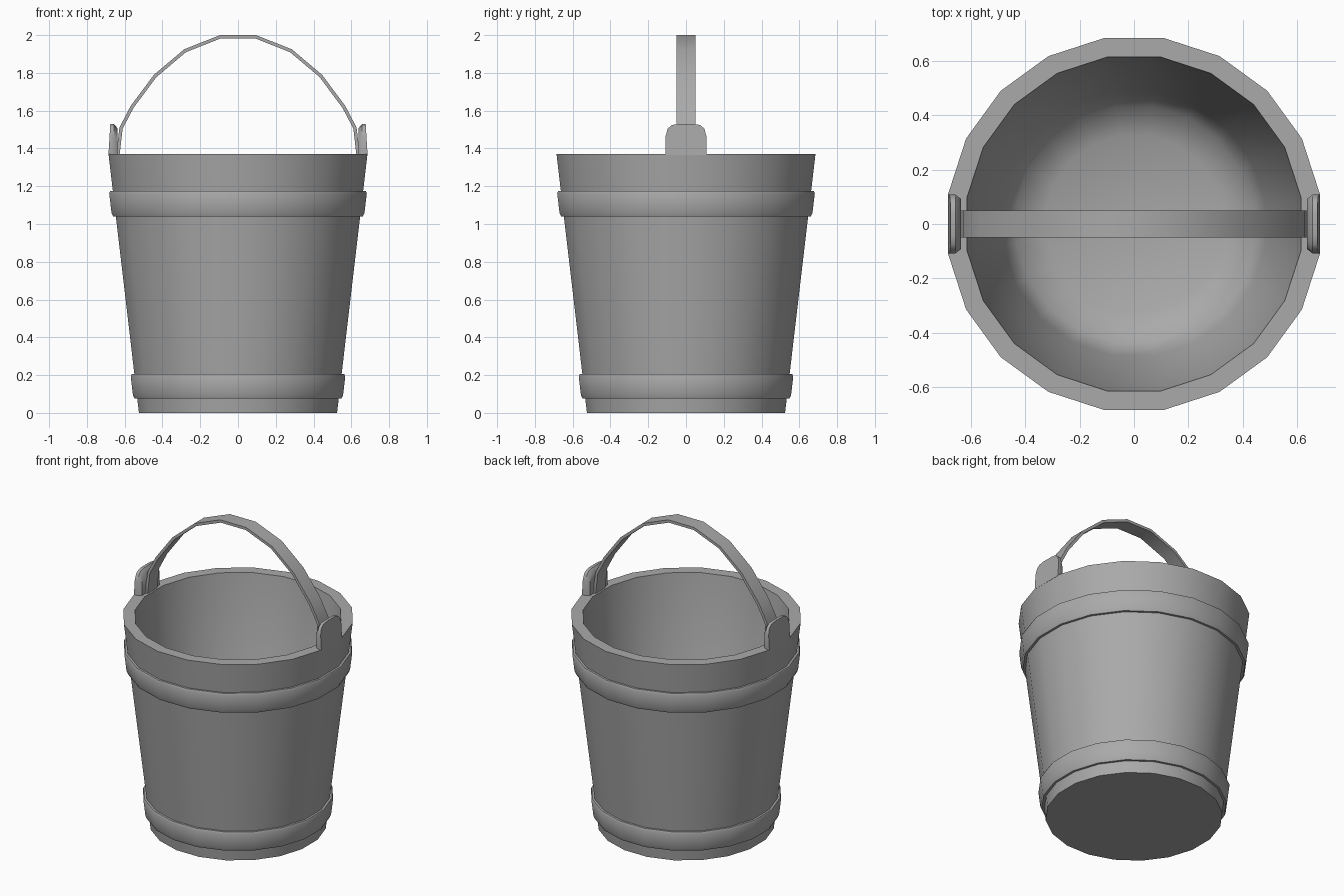
import bpy, bmesh, math

if "Cube" in bpy.data.objects:
    bpy.data.objects.remove(bpy.data.objects["Cube"], do_unlink=True)

SIDES = 20
grey = bpy.data.materials.new("pail grey")
grey.use_nodes = True
colour = (0.4, 0.4, 0.4, 1)
grey.diffuse_color = colour
grey.node_tree.nodes["Principled BSDF"].inputs["Base Color"].default_value = colour


def loft(name, rings, closed=False):
    """Skin a list of equal rings; cap the ends unless the rings form a loop."""
    bm = bmesh.new()
    loops = [[bm.verts.new(p) for p in ring] for ring in rings]
    pairs = list(zip(loops, loops[1:]))
    if closed:
        pairs.append((loops[-1], loops[0]))
    else:
        bm.faces.new(loops[0])
        bm.faces.new(loops[-1])
    n = len(loops[0])
    for a, b in pairs:
        for i in range(n):
            j = (i + 1) % n
            bm.faces.new((a[i], a[j], b[j], b[i]))
    bmesh.ops.recalc_face_normals(bm, faces=bm.faces)
    mesh = bpy.data.meshes.new(name)
    bm.to_mesh(mesh)
    bm.free()
    mesh.materials.append(grey)
    obj = bpy.data.objects.new(name, mesh)
    bpy.context.collection.objects.link(obj)
    bpy.ops.object.select_all(action="DESELECT")
    obj.select_set(True)
    bpy.context.view_layer.objects.active = obj
    bpy.ops.object.shade_smooth_by_angle(angle=math.radians(40))
    return obj


def ring(radius, z):
    """Ring of the faceted pail, with flats facing front, back and sides."""
    steps = [(i + 0.5) * math.tau / SIDES for i in range(SIDES)]
    return [(radius * math.cos(a), radius * math.sin(a), z) for a in steps]


def wall(z):
    return 0.531 + 0.163 * z / 1.37


# Pail: outer wall, rim and rounded hollow
profile = [(wall(0), 0), (wall(1.37), 1.37), (0.623, 1.37),
           (0.49, 0.25), (0.44, 0.16), (0.33, 0.11), (0.05, 0.1)]
loft("pail", [ring(r, z) for r, z in profile])

# Hoops around the wall
for name, low, high in (("lower_hoop", 0.075, 0.205), ("upper_hoop", 1.04, 1.175)):
    section = [(-0.015, low), (0.015, low), (0.021, low + 0.02),
               (0.021, high - 0.012), (0.014, high), (-0.015, high)]
    loft(name, [ring(wall(z) + out, z) for out, z in section], closed=True)

# Ears standing on the rim
half = [(0.108, 1.365), (0.108, 1.465), (0.097, 1.505), (0.075, 1.524), (0.04, 1.53)]
outline = half + [(-y, z) for y, z in reversed(half)]


def ear_ring(x, scale, lean):
    return [(x - lean * (z - 1.365), y * scale, 1.365 + (z - 1.365) * scale)
            for y, z in outline]


for name, side in (("left_ear", 1), ("right_ear", -1)):
    rings = [ear_ring(0.686, 1, 0.06), ear_ring(0.657, 1, 0), ear_ring(0.638, 0.86, 0)]
    loft(name, [[(side * x, y, z) for x, y, z in r] for r in rings])

# Arched flat handle
arc = [(0.645, 1.365), (0.628, 1.51), (0.568, 1.625), (0.445, 1.79),
       (0.285, 1.925), (0.095, 2.0)]
path = arc + [(-x, z) for x, z in reversed(arc)]
sections = []
for i, (x, z) in enumerate(path):
    before, after = path[max(i - 1, 0)], path[min(i + 1, len(path) - 1)]
    dx, dz = after[0] - before[0], after[1] - before[1]
    length = math.hypot(dx, dz)
    t = 0.018
    ix, iz = x + dz / length * -t, z + dx / length * t
    sections.append([(x, -0.05, z), (x, 0.05, z), (ix, 0.05, iz), (ix, -0.05, iz)])
loft("handle", sections)
